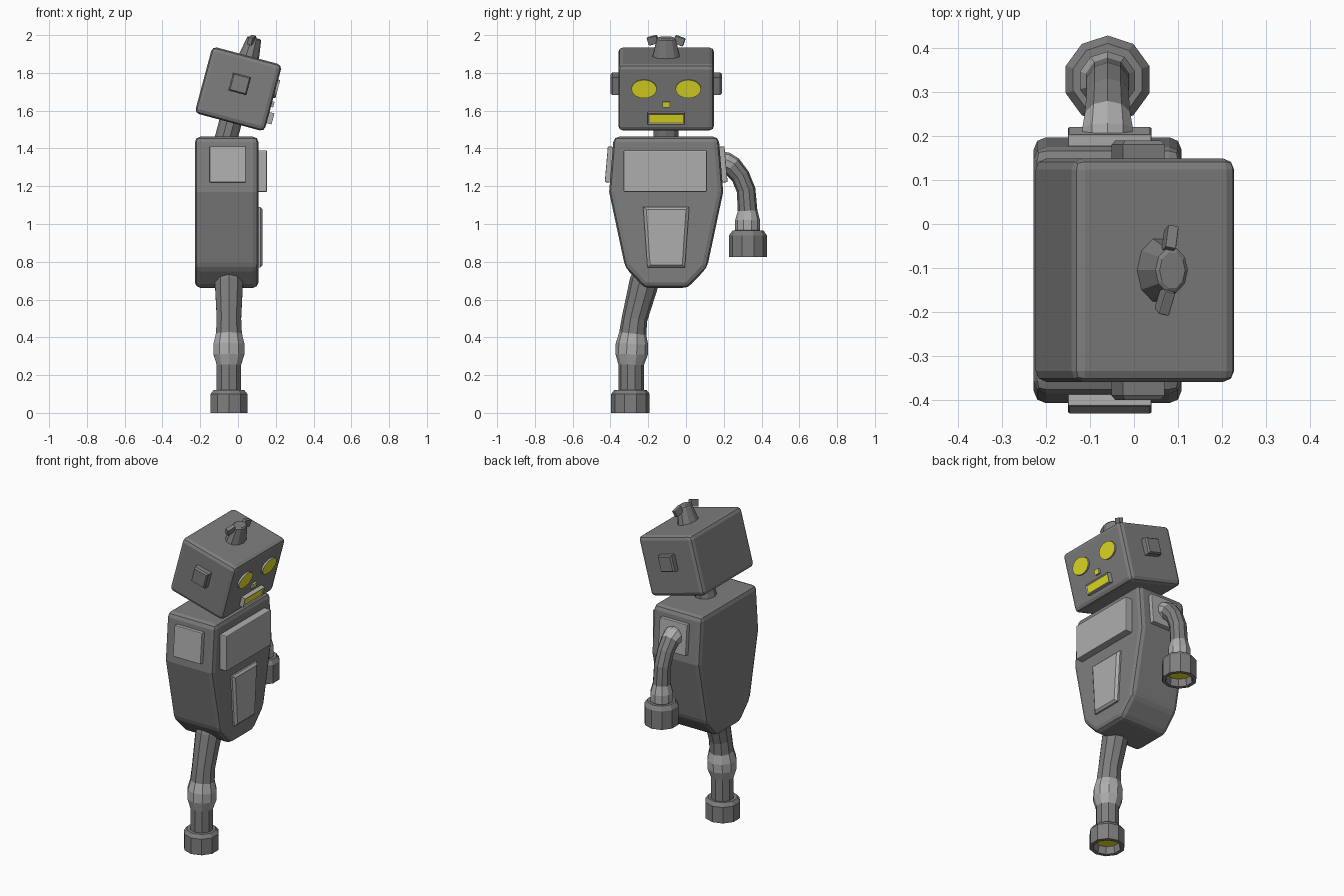
import bpy, bmesh
from math import cos, sin, pi, radians
from mathutils import Matrix, Vector

if "Cube" in bpy.data.objects:
    bpy.data.objects.remove(bpy.data.objects["Cube"])

YC = -0.105


def material(name, *rgb):
    m = bpy.data.materials.new(name)
    m.diffuse_color = (*rgb, 1)
    m.use_nodes = True
    m.node_tree.nodes["Principled BSDF"].inputs["Base Color"].default_value = m.diffuse_color
    return m


yellow = material("yellow", 0.8, 0.75, 0.02)
dark = material("dark_grey", 0.21, 0.21, 0.21)
light = material("light_grey", 0.42, 0.42, 0.42)


def finish(name, bm, bevel=0.0, matrix=None, base=dark, accent=yellow):
    """Make the object; faces with material index 1 get the accent colour."""
    bmesh.ops.recalc_face_normals(bm, faces=bm.faces)
    me = bpy.data.meshes.new(name)
    bm.to_mesh(me)
    bm.free()
    ob = bpy.data.objects.new(name, me)
    bpy.context.collection.objects.link(ob)
    if matrix:
        ob.matrix_world = matrix
    me.materials.append(base)
    me.materials.append(accent)
    if bevel:
        m = ob.modifiers.new("Bevel", 'BEVEL')
        m.width, m.segments, m.limit_method = bevel, 2, 'ANGLE'
    return ob


def loft(bm, rings, accent_rows=()):
    """Join rings of points with quads and cap both ends."""
    vs = [[bm.verts.new(p) for p in r] for r in rings]
    n = len(vs[0])
    for row, (a, b) in enumerate(zip(vs, vs[1:])):
        for i in range(n):
            f = bm.faces.new((a[i], a[(i + 1) % n], b[(i + 1) % n], b[i]))
            f.material_index = int(row in accent_rows)
    start = bm.faces.new(vs[0])
    end = bm.faces.new(vs[-1])
    return start, end


def box(name, c, s, bevel=0.0, matrix=None, base=dark):
    bm = bmesh.new()
    bmesh.ops.create_cube(bm, size=1, matrix=Matrix.Translation(c) @ Matrix.Diagonal((*s, 1)))
    return finish(name, bm, bevel, matrix, base)


def prism(name, levels, bevel=0.0, base=dark):
    """levels: (x, [(half width, z) ...]) symmetric outlines about YC."""
    bm = bmesh.new()
    loft(bm, [[(x, YC + w, z) for w, z in half] + [(x, YC - w, z) for w, z in reversed(half)]
              for x, half in levels])
    return finish(name, bm, bevel, base=base)


def tube(name, x, pts, straight=False, rows=(), sides=10):
    """Sweep through (y, z, r) points in the yz plane; rows are light bands."""
    bm = bmesh.new()
    rings = []
    for i, (y, z, r) in enumerate(pts):
        a, b = pts[max(i - 1, 0)], pts[min(i + 1, len(pts) - 1)]
        t = Vector((0, 0, -1)) if straight else Vector((0, b[0] - a[0], b[1] - a[1])).normalized()
        v = t.cross(Vector((1, 0, 0)))
        c = Vector((x, y, z))
        rings.append([c + r * (cos(2 * pi * k / sides) * v + sin(2 * pi * k / sides) * Vector((1, 0, 0)))
                      for k in range(sides)])
    start, end = loft(bm, rings, rows)
    end.material_index = int(straight)
    return finish(name, bm, accent=yellow if straight else light)


# torso and its front panels
torso = [(0.278, 1.462), (0.302, 1.17), (0.217, 0.77), (0.115, 0.662)]
prism("torso", [(-0.228, torso), (0.108, torso)], 0.028)
box("chest_panel", (0.12, YC - 0.005, 1.28), (0.066, 0.44, 0.22), 0.005, base=light)
prism("belly_panel", [(0.09, [(0.122, 1.09), (0.099, 0.77)]),
                      (0.118, [(0.122, 1.09), (0.099, 0.77)]),
                      (0.13, [(0.105, 1.078), (0.085, 0.782)])], base=light)

# shoulder plates on both sides
for side, label in ((1, "left"), (-1, "right")):
    M = Matrix.Translation((-0.055, YC + side * 0.302, 1.315)) @ Matrix.Rotation(side * radians(5), 4, 'X')
    box(label + "_shoulder_plate", (0, 0, 0), (0.19, 0.03, 0.19), 0.004, M, light)

# single arm with elbow and hollow cuff
tube("arm", -0.06, [(0.17, 1.325, 0.06), (0.215, 1.32, 0.06), (0.243, 1.307, 0.054),
                    (0.288, 1.253, 0.05), (0.318, 1.18, 0.05), (0.326, 1.07, 0.052),
                    (0.326, 1.02, 0.066), (0.326, 0.97, 0.066), (0.326, 0.95, 0.064)], rows=(0, 1, 5, 6))
tube("hand_cuff", -0.06, [(0.328, 0.965, 0.082), (0.328, 0.94, 0.1), (0.328, 0.825, 0.1),
                          (0.328, 0.825, 0.078), (0.328, 0.87, 0.07)], True)

# single leg with knee and hollow foot
tube("leg", -0.048, [(-0.19, 0.76, 0.078), (-0.222, 0.69, 0.078), (-0.272, 0.5, 0.068), (-0.282, 0.42, 0.072),
                     (-0.286, 0.365, 0.086), (-0.288, 0.31, 0.086), (-0.29, 0.255, 0.068),
                     (-0.29, 0.1, 0.068)], rows=(3, 4, 5))
tube("foot_cuff", -0.048, [(-0.294, 0.122, 0.085), (-0.294, 0.1, 0.102), (-0.294, 0.0, 0.102),
                           (-0.294, 0.0, 0.08), (-0.294, 0.045, 0.072)], True)

# head frame, tipped forward
H = Matrix.Translation((0.002, YC, 1.715)) @ Matrix.Rotation(radians(15), 4, 'Y')
box("head", (0, 0, 0), (0.382, 0.507, 0.365), 0.025, H)


def round_loft(name, rings, sides=10):
    """Elliptical loft along head z: (x, z, rx, ry)."""
    bm = bmesh.new()
    loft(bm, [[(x + rx * cos(2 * pi * k / sides), ry * sin(2 * pi * k / sides), z) for k in range(sides)]
              for x, z, rx, ry in rings])
    return finish(name, bm, matrix=H)


# neck
round_loft("neck", [(0.005, -0.30, 0.06, 0.07), (0.005, -0.17, 0.06, 0.07)])

# antenna knob with two thin wings
round_loft("antenna_knob", [(0.01, 0.17, 0.056, 0.078), (0.012, 0.278, 0.038, 0.052),
                            (0.012, 0.284, 0.03, 0.042)])
for side, label in ((1, "left"), (-1, "right")):
    W = (H @ Matrix.Translation((0.005 + side * 0.006, side * 0.07, 0.267))
         @ Matrix.Rotation(-side * radians(18), 4, 'X') @ Matrix.Rotation(radians(-12), 4, 'Z'))
    box(label + "_antenna_wing", (0, 0, 0), (0.025, 0.055, 0.043), 0.003, W)

# ears: square block with tapered outer end
for side, label in ((1, "left"), (-1, "right")):
    bm = bmesh.new()
    loft(bm, [[(sx * h, side * y, 0.028 + sz * h) for sx, sz in ((1, 1), (-1, 1), (-1, -1), (1, -1))]
              for y, h in ((0.24, 0.049), (0.285, 0.049), (0.295, 0.042))])
    finish(label + "_ear", bm, matrix=H)

# eyes, yellow front faces
for y, label in ((0.117, "left"), (-0.117, "right")):
    bm = bmesh.new()
    n = 20
    s, e = loft(bm, [[(x, y + 0.067 * cos(2 * pi * k / n), 0.053 + 0.05 * sin(2 * pi * k / n)) for k in range(n)]
                     for x in (0.17, 0.202)])
    e.material_index = 1
    finish(label + "_eye", bm, matrix=H, base=light)


def face_block(name, z, w, h, x1, inset, depth):
    """Block on the face with a yellow, optionally recessed front."""
    bm = bmesh.new()
    s, e = loft(bm, [[(x, sy * w, z + sz * h) for sy, sz in ((1, 1), (-1, 1), (-1, -1), (1, -1))]
                     for x in (0.17, x1)])
    bmesh.ops.recalc_face_normals(bm, faces=bm.faces)
    if inset:
        bmesh.ops.inset_individual(bm, faces=[e], thickness=inset, depth=0)
        for v in e.verts:
            v.co.x -= depth
    e.material_index = 1
    finish(name, bm, matrix=H, base=light)


# nose and mouth
face_block("nose", -0.032, 0.019, 0.015, 0.203, 0, 0)
face_block("mouth", -0.106, 0.098, 0.03, 0.218, 0.01, 0.006)
